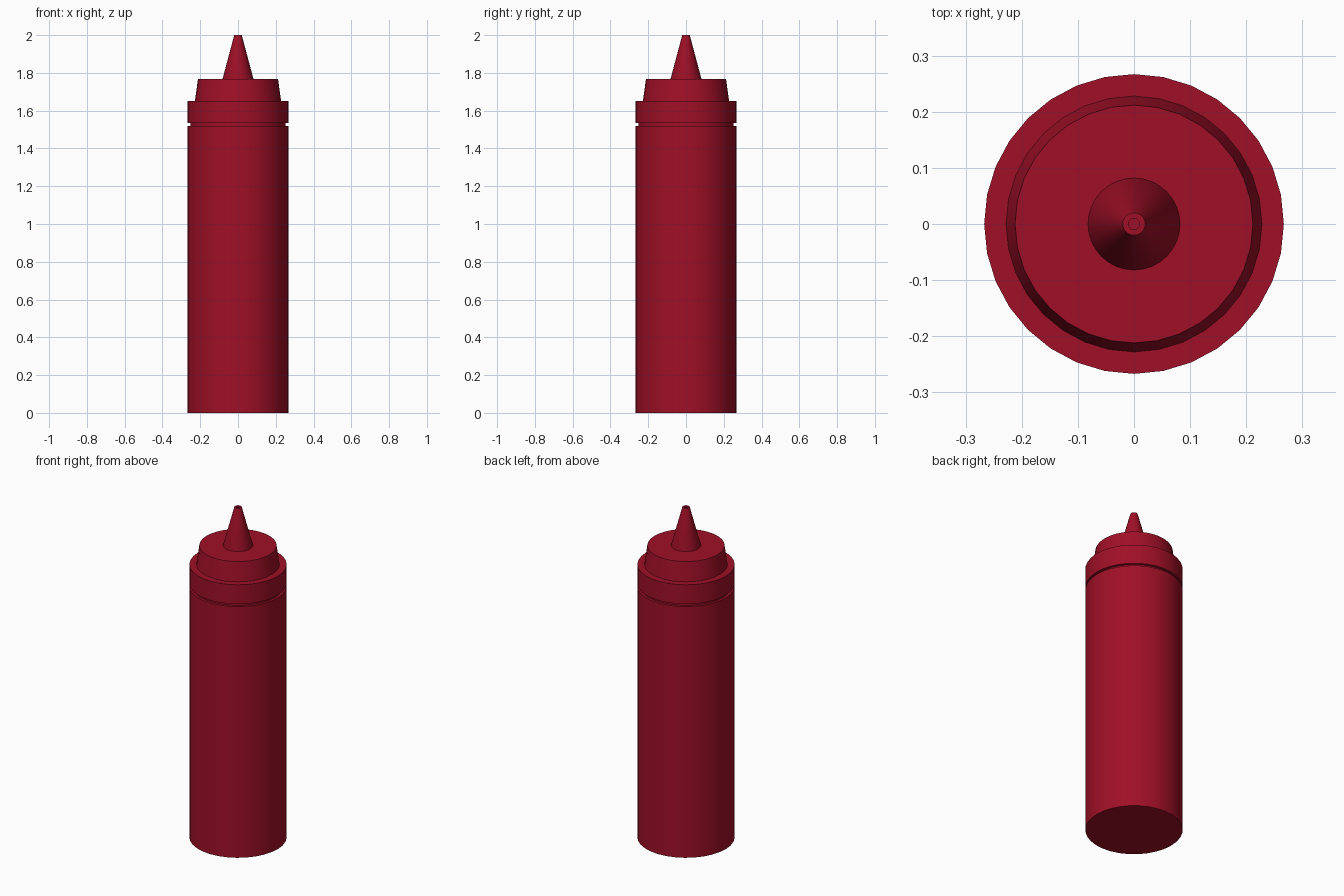
import bpy, bmesh, math

if "Cube" in bpy.data.objects:
    bpy.data.objects.remove(bpy.data.objects["Cube"], do_unlink=True)

SIDES = 32
red = bpy.data.materials.new("sauce red")
red.use_nodes = True
colour = (0.35, 0.005, 0.02, 1.0)
red.diffuse_color = colour
red.node_tree.nodes["Principled BSDF"].inputs["Base Color"].default_value = colour


def lathe(name, profile):
    """Revolve (radius, height) points around z and close both ends."""
    bm = bmesh.new()
    rings = []
    for r, z in profile:
        rings.append([bm.verts.new((r * math.cos(2 * math.pi * i / SIDES),
                                    r * math.sin(2 * math.pi * i / SIDES), z))
                      for i in range(SIDES)])
    for low, high in zip(rings, rings[1:]):
        for i in range(SIDES):
            j = (i + 1) % SIDES
            bm.faces.new((low[i], low[j], high[j], high[i]))
    bm.faces.new(rings[0][::-1])
    bm.faces.new(rings[-1])
    mesh = bpy.data.meshes.new(name)
    bm.to_mesh(mesh)
    bm.free()
    mesh.materials.append(red)
    obj = bpy.data.objects.new(name, mesh)
    bpy.context.collection.objects.link(obj)
    bpy.ops.object.select_all(action='DESELECT')
    obj.select_set(True)
    bpy.context.view_layer.objects.active = obj
    bpy.ops.object.shade_smooth_by_angle(angle=math.radians(30))
    return obj


# Bottle with a narrow neck that shows as a groove below the cap
lathe("bottle_body", [(0.267, 0), (0.267, 1.52), (0.252, 1.52), (0.252, 1.56)])

# Screw cap: wide collar, then a tapered shoulder
lathe("cap", [(0.25, 1.535), (0.267, 1.535), (0.267, 1.652), (0.228, 1.652),
              (0.212, 1.767)])

# Nozzle with a small opening in its tip
lathe("nozzle", [(0.082, 1.76), (0.082, 1.767), (0.02, 2.0), (0.01, 2.0),
                 (0.01, 1.97)])
